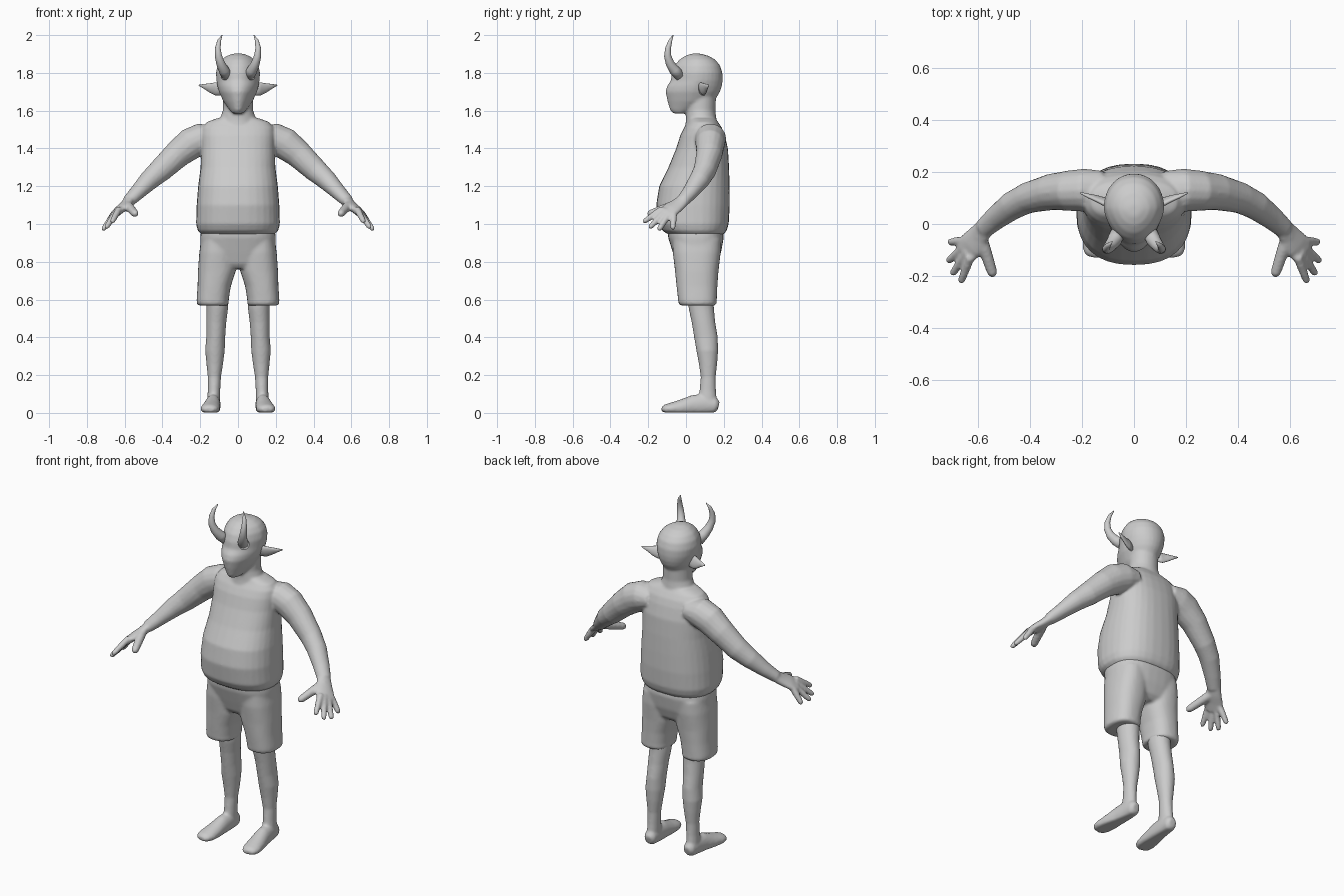
import bpy, bmesh, math
from mathutils import Vector

grey = bpy.data.materials.new("plain grey")
grey.diffuse_color = (0.6, 0.6, 0.6, 1)


def skin(bm, rings):
    """Bridge closed rings and cap both ends."""
    rows = [[bm.verts.new(p) for p in r] for r in rings]
    n = len(rows[0])
    for a, b in zip(rows, rows[1:]):
        for i in range(n):
            bm.faces.new((a[i], a[(i + 1) % n], b[(i + 1) % n], b[i]))
    bm.faces.new(rows[0])
    bm.faces.new(rows[-1])


def both(bm, rings):
    """Skin the rings on the +x side and their mirror image."""
    skin(bm, rings)
    skin(bm, [[Vector((-p.x, p.y, p.z)) for p in r] for r in rings])


def loft(sections, power=2.0, taper=0.0, n=32):
    """Stacked level ovals: (z, centre x, half width, front y, back y)."""
    rings = []
    for z, cx, hx, yf, yb in sections:
        ring = []
        for i in range(n):
            a = 2 * math.pi * i / n
            c, s = math.cos(a), math.sin(a)
            px = math.copysign(abs(c) ** (2 / power), c)
            py = math.copysign(abs(s) ** (2 / power), s)
            px *= 1 - taper * max(0, -py)
            ring.append(Vector((cx + hx * px, (yf + yb) / 2 + (yb - yf) / 2 * py, z)))
        rings.append(ring)
    return rings


def tube(points, hint, n=16):
    """Sweep along a path: (x, y, z, radius along hint, other radius)."""
    pts = [Vector(p[:3]) for p in points]
    rings = []
    for i, p in enumerate(points):
        t = (pts[min(i + 1, len(pts) - 1)] - pts[max(i - 1, 0)]).normalized()
        u = Vector(hint)
        u = (u - t * u.dot(t)).normalized()
        v = t.cross(u)
        rings.append([pts[i] + u * p[3] * math.cos(2 * math.pi * k / n)
                      + v * p[4] * math.sin(2 * math.pi * k / n) for k in range(n)])
    return rings


def part(name, bm, voxel=0, smooth=0):
    bmesh.ops.recalc_face_normals(bm, faces=bm.faces)
    me = bpy.data.meshes.new(name)
    for f in bm.faces:
        f.smooth = True
    bm.to_mesh(me)
    bm.free()
    me.materials.append(grey)
    ob = bpy.data.objects.new(name, me)
    bpy.context.collection.objects.link(ob)
    if voxel:
        m = ob.modifiers.new("fuse", 'REMESH')
        m.mode, m.voxel_size, m.use_smooth_shade = 'VOXEL', voxel, True
        s = ob.modifiers.new("soften", 'SMOOTH')
        s.factor, s.iterations = 0.5, smooth
    return ob


# Upper body: torso with round belly, neck, head, arms and hands
bm = bmesh.new()
skin(bm, loft([(0.945, 0, .195, -.095, .2), (.965, 0, .213, -.125, .215), (1.0, 0, .222, -.145, .226),
               (1.1, 0, .219, -.158, .232), (1.2, 0, .211, -.142, .231), (1.3, 0, .198, -.093, .228),
               (1.4, 0, .195, -.052, .222), (1.47, 0, .195, -.03, .205), (1.51, 0, .19, -.01, .19),
               (1.54, 0, .165, .01, .17), (1.56, 0, .11, .015, .155)], 2.4))
skin(bm, loft([(1.48, 0, .12, -.01, .18), (1.55, 0, .098, 0, .162), (1.6, 0, .08, 0, .155),
               (1.7, 0, .08, 0, .16)]))
skin(bm, loft([(1.585, 0, .028, -.068, .0), (1.605, 0, .045, -.085, .06), (1.65, 0, .078, -.098, .15),
               (1.7, 0, .101, -.108, .18), (1.73, 0, .109, -.1, .19), (1.76, 0, .114, -.08, .194),
               (1.8, 0, .117, -.075, .193), (1.84, 0, .108, -.06, .18), (1.87, 0, .088, -.035, .155),
               (1.89, 0, .06, -.005, .12), (1.902, 0, .025, .03, .075)], 2.1, .2))
both(bm, tube([(.12, .13, 1.46, .06, .075), (.19, .13, 1.452, .083, .083), (.25, .128, 1.425, .085, .078),
               (.32, .123, 1.37, .074, .07), (.41, .1, 1.285, .064, .06), (.47, .07, 1.232, .054, .055),
               (.535, .02, 1.165, .04, .045), (.58, -.02, 1.12, .032, .038)], (0, 0, 1)))
both(bm, tube([(.57, -.008, 1.13, .036, .028), (.598, -.045, 1.1, .046, .025),
               (.625, -.08, 1.077, .055, .023), (.652, -.11, 1.05, .052, .019)], (-.45, -.8, .2)))
fingers = [((.635, -.14, 1.07), (.667, -.226, 1.01)), ((.65, -.12, 1.055), (.7, -.195, .978)),
           ((.66, -.095, 1.045), (.717, -.145, .967)), ((.663, -.065, 1.045), (.712, -.07, .972)),
           ((.585, -.065, 1.1), (.54, -.202, 1.05))]
for k, f in enumerate(fingers):
    a, b = Vector(f[0]), Vector(f[1])
    r0 = .025 if k == 4 else .018
    path = [(*a.lerp(b, t), r0 * s, r0 * s) for t, s in
            ((-.2, 1), (.2, 1), (.6, .9), (.88, .82), (1, .5))]
    both(bm, tube(path, (1, 0, .3), 12))
part("upper_body", bm, .0075, 5)

# Knee-length shorts: hips and two wide legs
bm = bmesh.new()
skin(bm, loft([(1.0, 0, .19, -.1, .19), (.93, 0, .2, -.095, .2), (.85, 0, .2, -.07, .186),
               (.79, 0, .17, -.05, .165), (.765, 0, .12, -.03, .14)], 2.6))
both(bm, loft([(.92, .105, .09, -.07, .185), (.85, .107, .098, -.07, .184), (.75, .112, .1, -.058, .172),
               (.67, .126, .088, -.05, .166), (.6, .134, .085, -.042, .163), (.58, .134, .085, -.04, .163),
               (.568, .132, .079, -.03, .155)], 2.4))
part("shorts", bm, .009, 4)

# Bare legs and feet
bm = bmesh.new()
both(bm, loft([(.62, .11, .06, .005, .145), (.55, .11, .057, .015, .148), (.48, .115, .053, .03, .155),
               (.4, .118, .05, .043, .168), (.33, .122, .052, .055, .17), (.26, .123, .044, .068, .165),
               (.19, .125, .035, .078, .157), (.12, .127, .033, .072, .158), (.05, .13, .034, .06, .165)], 2))
foot = tube([(.127, .172, .035, .022, .025), (.128, .155, .04, .035, .042), (.13, .1, .045, .038, .058),
             (.134, .04, .04, .042, .055), (.142, -.03, .027, .049, .042), (.148, -.08, .022, .051, .032),
             (.152, -.112, .02, .043, .024), (.154, -.128, .018, .025, .012)], (1, 0, 0), 20)
for ring in foot:
    for p in ring:
        p.z = max(p.z, .002)
both(bm, foot)
part("legs", bm, .0075, 4)

# Curved horns on the forehead
bm = bmesh.new()
both(bm, tube([(.06, -.03, 1.785, .03, .03), (.075, -.062, 1.815, .028, .028), (.092, -.085, 1.85, .023, .023),
               (.104, -.097, 1.89, .019, .019), (.107, -.095, 1.93, .015, .015),
               (.1, -.083, 1.97, .01, .01), (.084, -.068, 2.0, .002, .002)], (1, 0, 0)))
part("horns", bm)

# Pointed ears
bm = bmesh.new()
both(bm, tube([(.09, .08, 1.715, .035, .018), (.12, .088, 1.715, .036, .013), (.145, .098, 1.72, .027, .011),
               (.175, .108, 1.728, .015, .008), (.207, .12, 1.735, .003, .003)], (0, -.3, 1)))
part("ears", bm)
